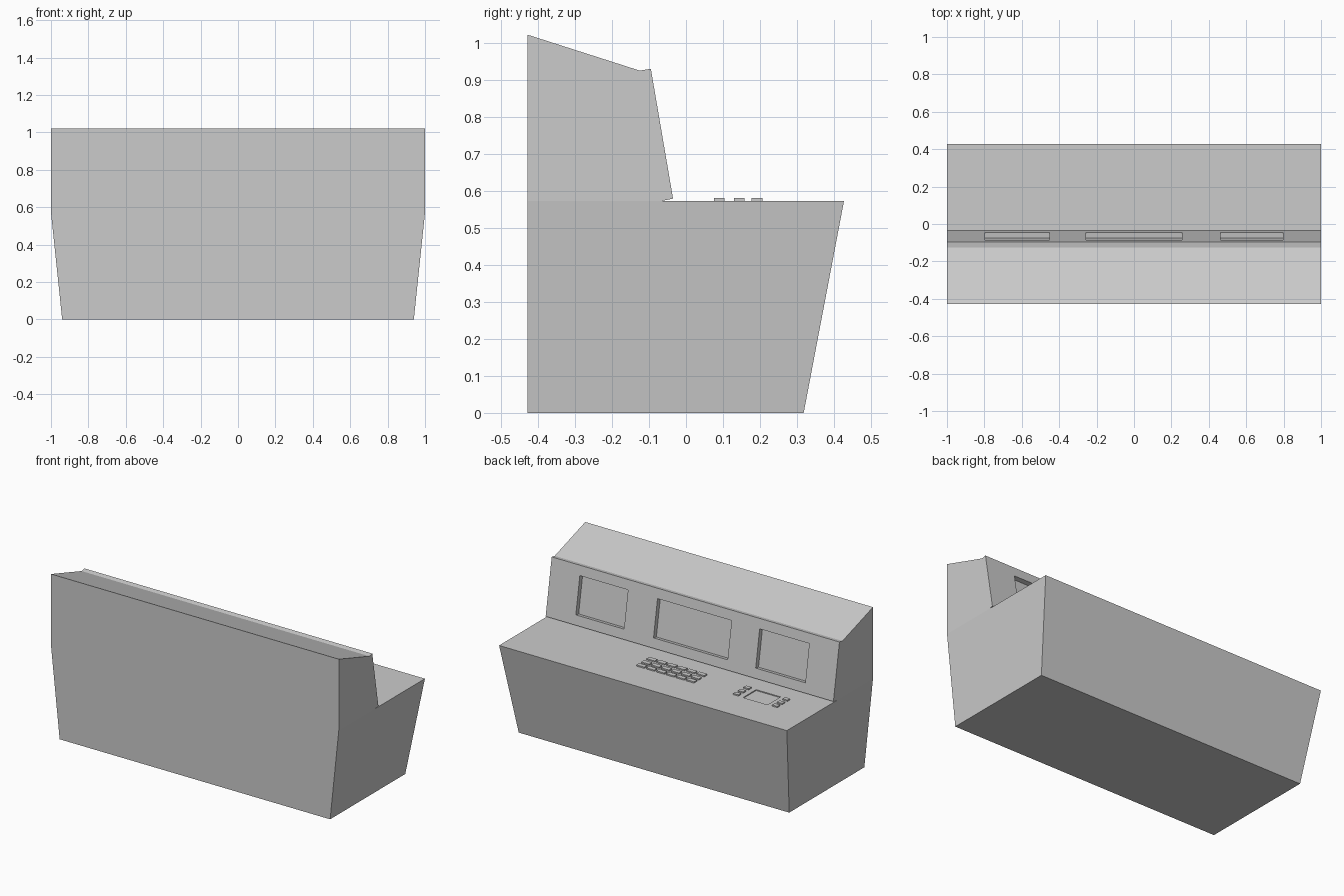
import bpy, bmesh, math
from mathutils import Matrix, Vector

if "Cube" in bpy.data.objects:
    bpy.data.objects.remove(bpy.data.objects["Cube"])

DESK_Z = 0.573


def make_object(name, bm):
    bmesh.ops.recalc_face_normals(bm, faces=bm.faces[:])
    mesh = bpy.data.meshes.new(name)
    bm.to_mesh(mesh)
    bm.free()
    obj = bpy.data.objects.new(name, mesh)
    bpy.context.collection.objects.link(obj)
    return obj


def add_box(bm, center, size, rot=Matrix.Identity(4)):
    m = Matrix.Translation(center) @ rot @ Matrix.Diagonal((*size, 1))
    bmesh.ops.create_cube(bm, size=1, matrix=m)


def half_width(z):
    return 0.94 + 0.06 * min(z / DESK_Z, 1)


# Console body: side profile (y, z) lofted across, tapering in below the desk
profile = [(-0.428, 0), (0.318, 0), (0.427, DESK_Z), (-0.065, DESK_Z),
           (-0.035, 0.579), (-0.095, 0.930), (-0.125, 0.925),
           (-0.428, 1.022), (-0.428, DESK_Z)]
bm = bmesh.new()
left = [bm.verts.new((-half_width(z), y, z)) for y, z in profile]
right = [bm.verts.new((half_width(z), y, z)) for y, z in profile]
n = len(profile)
for i in range(n):
    j = (i + 1) % n
    bm.faces.new((left[i], left[j], right[j], right[i]))
for side in (left, right):
    bm.faces.new([side[i] for i in (0, 1, 2, 3, 8)])
    bm.faces.new(side[3:9])
body = make_object("console_body", bm)

# Recess cutters: three tilted screens and a shallow touch pad
low, high = Vector((0, -0.035, 0.579)), Vector((0, -0.095, 0.930))
tilt = math.atan2(low.y - high.y, high.z - low.z)
rot = Matrix.Rotation(tilt, 4, 'X')
mid = low.lerp(high, 0.5)
height = (high - low).length * 0.66
bm = bmesh.new()
for x, width in ((-0.625, 0.345), (0, 0.515), (0.63, 0.335)):
    add_box(bm, (x, mid.y, mid.z), (width, 0.058, height), rot)
add_box(bm, (-0.625, 0.140, DESK_Z), (0.17, 0.13, 0.012))
cutter = make_object("recess_cutter", bm)
cutter.hide_render = True

mod = body.modifiers.new("recesses", 'BOOLEAN')
mod.operation = 'DIFFERENCE'
mod.solver = 'EXACT'
mod.object = cutter
bpy.context.view_layer.objects.active = body
bpy.ops.object.modifier_apply(modifier=mod.name)
bpy.data.objects.remove(cutter)

# Keyboard keys and the button columns beside the touch pad
rows = (0.090, 0.144, 0.192)
keys, buttons = bmesh.new(), bmesh.new()
for y in rows:
    for col in range(6):
        add_box(keys, ((col - 2.5) * 0.069, y, DESK_Z + 0.003), (0.055, 0.029, 0.010))
    for x in (-0.49, -0.76):
        add_box(buttons, (x, y, DESK_Z + 0.003), (0.036, 0.027, 0.010))
make_object("keyboard_keys", keys)
make_object("pad_buttons", buttons)
